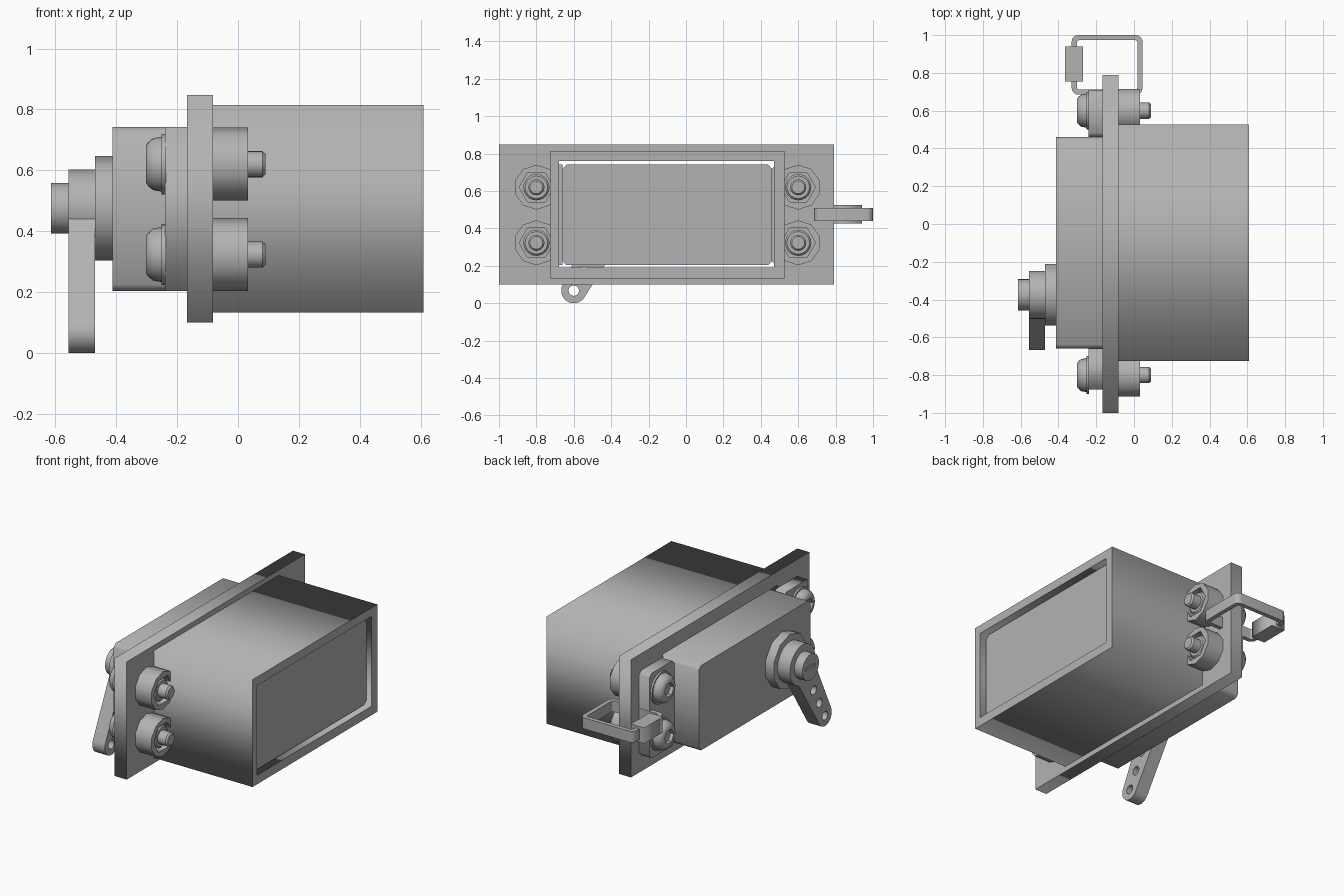
import bpy
from math import sin, cos, pi, hypot, acos, atan2
from mathutils import Matrix

if "Cube" in bpy.data.objects:
    bpy.data.objects.remove(bpy.data.objects["Cube"])

grey = bpy.data.materials.new("plain grey")
grey.use_nodes = True
COLOUR = (0.45, 0.45, 0.45, 1)
grey.diffuse_color = COLOUR
grey.node_tree.nodes["Principled BSDF"].inputs["Base Color"].default_value = COLOUR

# local outline plane (a, b, depth) -> world (y, z, x)
ALONG_X = Matrix(((0, 0, 1, 0), (1, 0, 0, 0), (0, 1, 0, 0), (0, 0, 0, 1)))


def add_object(name, mesh, smooth=False):
    mesh.materials.clear()
    mesh.materials.append(grey)
    obj = bpy.data.objects.new(name, mesh)
    bpy.context.collection.objects.link(obj)
    if smooth:
        bpy.ops.object.select_all(action='DESELECT')
        obj.select_set(True)
        bpy.context.view_layer.objects.active = obj
        bpy.ops.object.shade_smooth_by_angle(angle=0.6)
    return obj


def extrude(name, outlines, lo, hi, frame=ALONG_X, smooth=False):
    """Solid from a closed outline; further outlines become holes."""
    curve = bpy.data.curves.new(name, 'CURVE')
    curve.dimensions = '2D'
    curve.fill_mode = 'BOTH'
    curve.extrude = (hi - lo) / 2
    for outline in outlines:
        spline = curve.splines.new('POLY')
        spline.points.add(len(outline) - 1)
        for point, (a, b) in zip(spline.points, outline):
            point.co = (a, b, 0, 1)
        spline.use_cyclic_u = True
    helper = bpy.data.objects.new(name + " outline", curve)
    bpy.context.collection.objects.link(helper)
    graph = bpy.context.evaluated_depsgraph_get()
    mesh = bpy.data.meshes.new_from_object(helper.evaluated_get(graph))
    bpy.data.objects.remove(helper)
    mesh.transform(frame @ Matrix.Translation((0, 0, (lo + hi) / 2)))
    return add_object(name, mesh, smooth)


def rect(a0, a1, b0, b1):
    return [(a0, b0), (a1, b0), (a1, b1), (a0, b1)]


def rounded(a0, a1, b0, b1, r, steps=1):
    """Rectangle with chamfered (one step) or rounded corners."""
    corners = [(a1 - r, b1 - r), (a0 + r, b1 - r), (a0 + r, b0 + r), (a1 - r, b0 + r)]
    return [(a + r * cos((q + s / steps) * pi / 2), b + r * sin((q + s / steps) * pi / 2))
            for q, (a, b) in enumerate(corners) for s in range(steps + 1)]


def ngon(a, b, r, n, start=pi / 2):
    return [(a + r * cos(start + 2 * pi * i / n), b + r * sin(start + 2 * pi * i / n))
            for i in range(n)]


def lathe(name, y, z, profile, n=24):
    """Turn (x, radius, is_hex) points around an axis along x, ends capped."""
    verts, faces = [], []
    for x, r, is_hex in profile:
        for i in range(n):
            t = 2 * pi * i / n
            k = cos(pi / 6) / cos(t % (pi / 3) - pi / 6) if is_hex else 1
            verts.append((x, y + r * k * cos(t), z + r * k * sin(t)))
    for j in range(len(profile) - 1):
        for i in range(n):
            k = (i + 1) % n
            faces.append((j * n + i, (j + 1) * n + i, (j + 1) * n + k, j * n + k))
    faces.append(range(n))
    faces.append(range(len(verts) - 1, len(verts) - n - 1, -1))
    mesh = bpy.data.meshes.new(name)
    mesh.from_pydata(verts, [], [tuple(f) for f in faces])
    return add_object(name, mesh, True)


# mounting plate and the open sleeve behind it
opening = rect(-0.68, 0.47, 0.19, 0.76)
extrude("mounting_plate", [rect(-1.0, 0.79, 0.1, 0.848), opening], -0.167, -0.082)
extrude("sleeve", [rect(-0.725, 0.527, 0.133, 0.815), opening], -0.082, 0.61)

# motor body with chamfered long edges
extrude("motor_body", [rounded(-0.66, 0.46, 0.203, 0.742, 0.022)], -0.412, 0.58)

# mounting ears
extrude("left_ear", [rounded(0.46, 0.71, 0.203, 0.742, 0.022)], -0.24, -0.167)
extrude("right_ear", [rect(-0.877, -0.66, 0.203, 0.742)], -0.24, -0.167)

# four sets of screw, washer, nut and thread
for side, y in (("left", 0.6), ("right", -0.8)):
    for level, z in (("upper", 0.62), ("lower", 0.323)):
        tag = level + "_" + side
        lathe(tag + "_screw_head", y, z, [
            (-0.28, 0.045, True), (-0.303, 0.045, True), (-0.303, 0.06, False),
            (-0.295, 0.072, False), (-0.28, 0.085, False), (-0.252, 0.09, False),
            (-0.252, 0.1, False), (-0.237, 0.1, False)])
        extrude(tag + "_nut", [ngon(y, z, 0.12, 10), ngon(y, z, 0.092, 6, 0)], -0.082, 0.033)
        lathe(tag + "_screw_thread", y, z, [
            (-0.082, 0.07, False), (0.015, 0.07, False), (0.025, 0.06, False),
            (0.025, 0.043, False), (0.08, 0.043, False), (0.09, 0.034, False)])

# output boss, horn hub and slotted centre screw
HY, HZ = -0.375, 0.475
extrude("output_boss", [ngon(HY, HZ, 0.172, 10)], -0.47, -0.412)
extrude("horn_hub", [ngon(HY, HZ, 0.127, 32)], -0.557, -0.47, smooth=True)
extrude("centre_screw", [ngon(HY, HZ, 0.083, 24)], -0.605, -0.557, smooth=True)
slot = rect(HY - 0.045, HY + 0.045, HZ - 0.01, HZ + 0.01)
extrude("centre_screw_slot_rim", [ngon(HY, HZ, 0.083, 24), slot], -0.614, -0.605, smooth=True)

# tapered horn arm with holes
TY, TZ, R_TIP, R_ROOT = -0.6, 0.067, 0.067, 0.095
dy, dz = TY - HY, TZ - HZ
heading, spread = atan2(dz, dy), acos((R_ROOT - R_TIP) / hypot(dy, dz))
arm = [(HY + R_ROOT * cos(heading + s), HZ + R_ROOT * sin(heading + s))
       for s in (-spread, spread)]
arm = arm[:1] + [(TY + R_TIP * cos(heading + spread * s / 8),
                  TZ + R_TIP * sin(heading + spread * s / 8))
                 for s in range(-8, 9)] + arm[1:]
holes = [ngon(HY + dy * f, HZ + dz * f, 0.028, 16) for f in (0.5, 0.75, 1)]
extrude("horn_arm", [arm] + holes, -0.557, -0.47, smooth=True)

# flat cable looped round the plate edge, with its connector
extrude("cable_loop", [rounded(-0.33, 0.045, 0.685, 1.0, 0.035, 5),
                       rounded(-0.303, 0.018, 0.712, 0.973, 0.012, 5)],
        0.44, 0.51, Matrix.Identity(4), True)
extrude("cable_connector", [rect(-0.365, -0.27, 0.755, 0.94)], 0.425, 0.525,
        Matrix.Identity(4))
